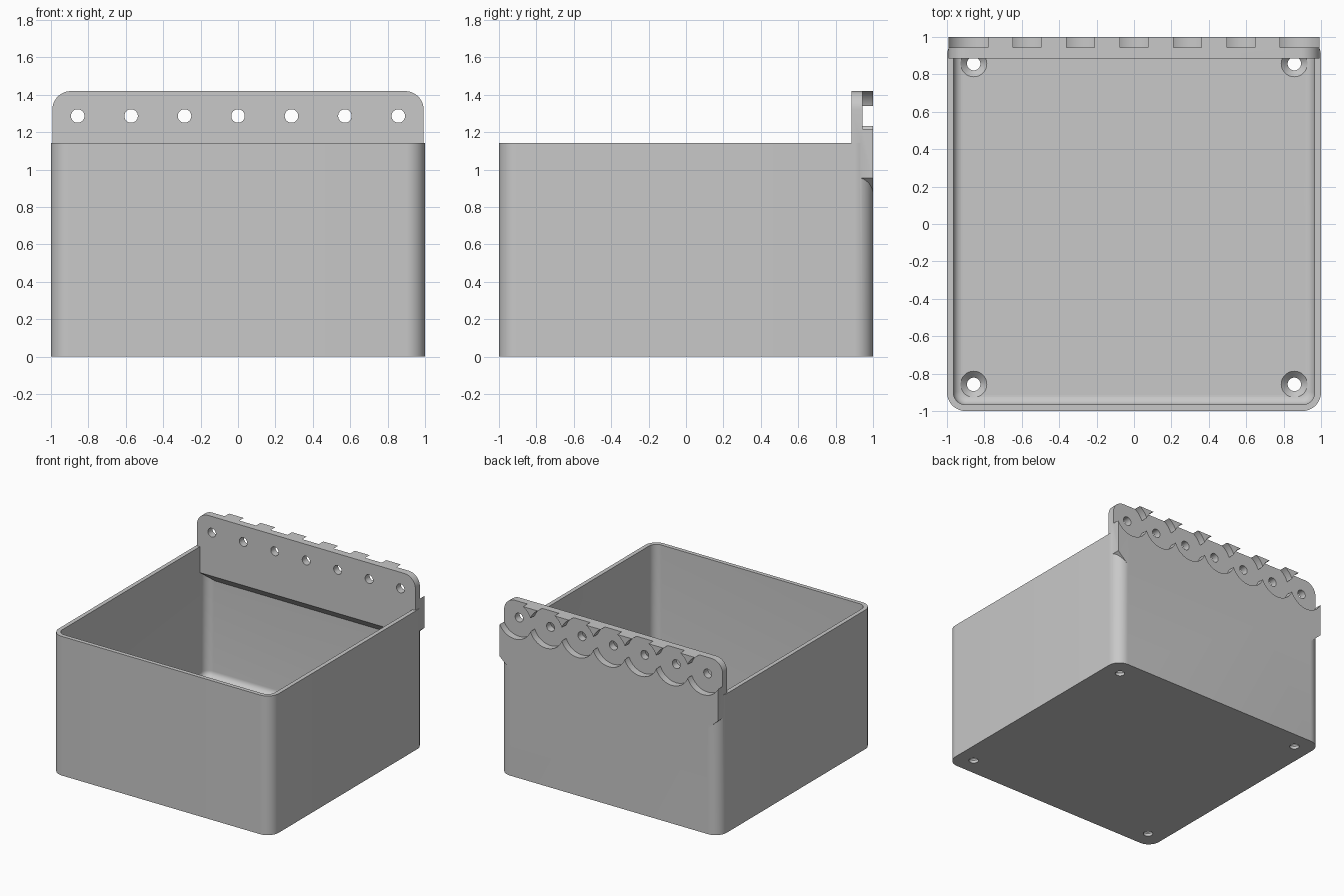
import bpy
import bmesh
import math
from mathutils import Matrix, Vector

if "Cube" in bpy.data.objects:
    bpy.data.objects.remove(bpy.data.objects["Cube"], do_unlink=True)

grey = bpy.data.materials.new("matte grey")
grey.use_nodes = True
colour = (0.58, 0.58, 0.58, 1)
grey.diffuse_color = colour
grey.node_tree.nodes["Principled BSDF"].inputs["Base Color"].default_value = colour

HEIGHT, FLOOR, WALL = 1.143, 0.057, 0.034
PLATE_TOP, PLATE_FRONT, PLATE_SIDE = 1.42, 0.885, 0.993
PITCH = 2 / 7
HOLE_Z = 1.287


def arc(cx, cy, r, start, end, steps=12):
    return [(cx + r * math.cos(math.radians(start + (end - start) * i / steps)),
             cy + r * math.sin(math.radians(start + (end - start) * i / steps)))
            for i in range(steps + 1)]


def rounded_square(half, r):
    c = half - r
    return (arc(c, c, r, 0, 90) + arc(-c, c, r, 90, 180)
            + arc(-c, -c, r, 180, 270) + arc(c, -c, r, 270, 360))


def loft(name, rings):
    """Skin a stack of equal-length point rings and cap both ends."""
    bm = bmesh.new()
    rows = [[bm.verts.new(p) for p in ring] for ring in rings]
    for a, b in zip(rows, rows[1:]):
        for i in range(len(a)):
            j = (i + 1) % len(a)
            bm.faces.new((a[i], a[j], b[j], b[i]))
    bm.faces.new(rows[0])
    bm.faces.new(rows[-1])
    bmesh.ops.recalc_face_normals(bm, faces=bm.faces)
    mesh = bpy.data.meshes.new(name)
    bm.to_mesh(mesh)
    bm.free()
    mesh.materials.append(grey)
    obj = bpy.data.objects.new(name, mesh)
    bpy.context.collection.objects.link(obj)
    return obj


def turned(name, profile, origin, axis):
    """Round cutter from (radius, distance) pairs along an axis."""
    turn = Vector((0, 0, 1)).rotation_difference(Vector(axis)).to_matrix().to_4x4()
    place = Matrix.Translation(origin) @ turn
    rings = []
    for r, d in profile:
        circle = arc(0, 0, r, 0, 360, 48)[:-1]
        rings.append([place @ Vector((x, y, d)) for x, y in circle])
    return loft(name, rings)


def combine(target, other, operation):
    mod = target.modifiers.new(operation.lower(), "BOOLEAN")
    mod.operation = operation
    mod.solver = "EXACT"
    mod.object = other
    bpy.context.view_layer.objects.active = target
    bpy.ops.object.modifier_apply(modifier=mod.name)
    bpy.data.objects.remove(other, do_unlink=True)


# Open bin with rounded corners
bin_body = loft("storage_bin", [[(x, y, z) for x, y in rounded_square(1, 0.1)]
                                for z in (0, HEIGHT)])

# Cavity with a filleted floor
fillet = 0.05
levels = [(fillet * (1 - math.sin(t)), FLOOR + fillet * (1 - math.cos(t)))
          for t in (math.pi / 2 * i / 8 for i in range(9))]
levels = [(max(0, inset), z) for inset, z in levels] + [(0, HEIGHT + 0.1)]
cavity = loft("cavity", [[(x, y, z) for x, y in
                          rounded_square(1 - WALL - inset, 0.066 - inset * 0.9)]
                         for inset, z in levels])
combine(bin_body, cavity, "DIFFERENCE")

# Mounting plate: side profile trimmed by a rounded front profile
side = [(PLATE_FRONT, 0.93), (PLATE_FRONT, PLATE_TOP), (1, PLATE_TOP),
        (1, 0.85), (0.968, 0.85)]
plate = loft("plate", [[(x, y, z) for y, z in side] for x in (-1.1, 1.1)])
r = 0.1
cx, cz = PLATE_SIDE - r, PLATE_TOP - r
face = ([(-PLATE_SIDE, 0.955), (-0.89, 0.86), (-0.89, 0.8),
         (0.89, 0.8), (0.89, 0.86), (PLATE_SIDE, 0.955)]
        + arc(cx, cz, r, 0, 90) + arc(-cx, cz, r, 90, 180))
trim = loft("trim", [[(x, y, z) for x, z in face] for y in (0.7, 1.2)])
combine(plate, trim, "INTERSECT")
combine(bin_body, plate, "UNION")

# Round rear recesses and screw holes along the plate
for i in range(-3, 4):
    x = i * PITCH
    recess = turned("recess", [(0.153, 0), (0.153, 0.2)], (x, 0.943, HOLE_Z), (0, 1, 0))
    combine(bin_body, recess, "DIFFERENCE")
    hole = turned("hole", [(0.036, 0), (0.036, 0.3)], (x, 0.8, HOLE_Z), (0, 1, 0))
    combine(bin_body, hole, "DIFFERENCE")

# Countersunk holes in the floor corners
for x in (-3 * PITCH, 3 * PITCH):
    for y in (-3 * PITCH, 3 * PITCH):
        sink = turned("sink", [(0.036, -0.1), (0.036, FLOOR - 0.034),
                               (0.07, FLOOR), (0.07, FLOOR + 0.03)],
                      (x, y, 0), (0, 0, 1))
        combine(bin_body, sink, "DIFFERENCE")

bpy.ops.object.select_all(action="DESELECT")
bin_body.select_set(True)
bpy.context.view_layer.objects.active = bin_body
bpy.ops.object.shade_smooth_by_angle(angle=math.radians(30))
